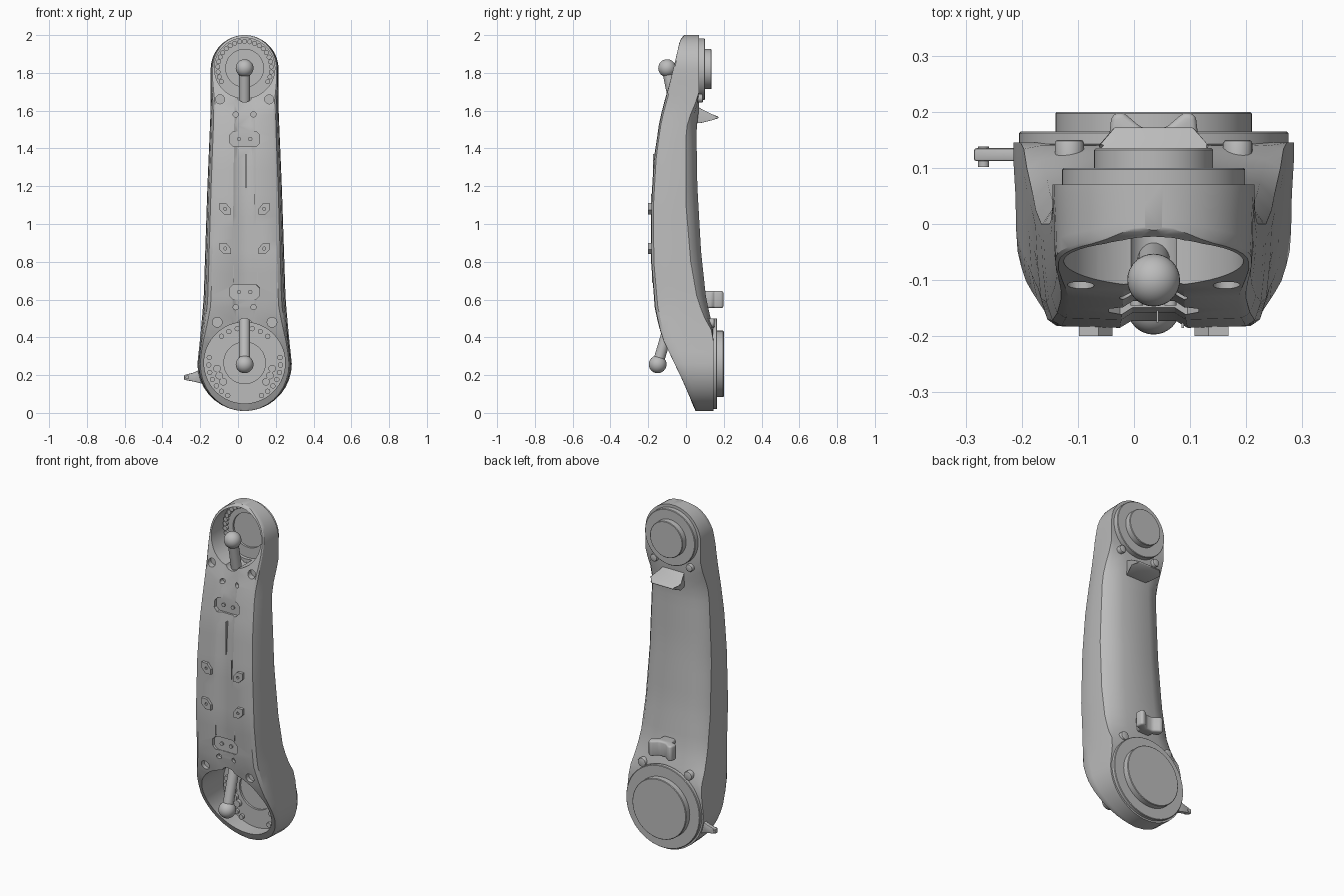
import bpy, bmesh, math
from math import sin, cos, pi, radians
from mathutils import Vector

if "Cube" in bpy.data.objects:
    bpy.data.objects.remove(bpy.data.objects["Cube"])

CX = 0.035            # centre line of the arm
LOW, HIGH = 0.26, 1.82  # heights of the two joints

grey = bpy.data.materials.new("cast grey")
grey.use_nodes = True
grey.diffuse_color = (0.5, 0.5, 0.5, 1)
grey.node_tree.nodes["Principled BSDF"].inputs["Base Color"].default_value = grey.diffuse_color


def build(name, verts, faces):
    mesh = bpy.data.meshes.new(name)
    mesh.from_pydata(verts, [], faces)
    bm = bmesh.new()
    bm.from_mesh(mesh)
    bmesh.ops.recalc_face_normals(bm, faces=bm.faces)
    bm.to_mesh(mesh)
    bm.free()
    mesh.materials.append(grey)
    ob = bpy.data.objects.new(name, mesh)
    bpy.context.collection.objects.link(ob)
    return ob


def loft(name, rings):
    n = len(rings[0])
    faces = [(i * n + j, i * n + (j + 1) % n, (i + 1) * n + (j + 1) % n, (i + 1) * n + j)
             for i in range(len(rings) - 1) for j in range(n)]
    last = (len(rings) - 1) * n
    faces += [tuple(range(n)), tuple(range(last, last + n))]
    return build(name, [p for r in rings for p in r], faces)


def plate(name, outline, y0, y1):
    """Extrude an x-z outline along y."""
    return loft(name, [[(x, y, z) for x, z in outline] for y in (y0, y1)])


def circle(x, z, r, n=48):
    return [(x + r * cos(2 * pi * i / n), z + r * sin(2 * pi * i / n)) for i in range(n)]


def disc(name, x, z, r, y0, y1, n=48):
    return plate(name, circle(x, z, r, n), y0, y1)


def activate(ob):
    bpy.ops.object.select_all(action='DESELECT')
    ob.select_set(True)
    bpy.context.view_layer.objects.active = ob


def bevel(ob, width, segments=2):
    m = ob.modifiers.new("bevel", 'BEVEL')
    m.width, m.segments = width, segments
    m.limit_method = 'ANGLE'
    activate(ob)
    bpy.ops.object.modifier_apply(modifier=m.name)


def cut(ob, cutter):
    m = ob.modifiers.new("cut", 'BOOLEAN')
    m.operation, m.object, m.solver = 'DIFFERENCE', cutter, 'EXACT'
    activate(ob)
    bpy.ops.object.modifier_apply(modifier=m.name)
    bpy.data.objects.remove(cutter)


def curve(points, z):
    for (a, p), (b, q) in zip(points, points[1:]):
        if z <= b:
            return p + (q - p) * max(0, (z - a) / (b - a))
    return points[-1][1]


# Arm body: sections lofted up the arm, rounded at both ends
front = [(0, .055), (.17, -.02), (.4, -.13), (.55, -.165), (.8, -.185), (1.1, -.185),
         (1.35, -.17), (1.55, -.14), (1.78, -.08), (1.97, -.035), (2, -.01)]
seam = [(0, .145), (.42, .145), (.5, .1), (.6, .06), (.8, .025), (1.1, 0), (1.5, 0), (1.6, .03), (1.68, .07)]
back = [(0, .145), (.45, .145), (.52, .125), (.62, .105), (.85, .08), (1.2, .06), (1.5, .055), (1.62, .07)]
width = [(LOW, .25), (.4, .235), (.6, .217), (1.2, .197), (1.6, .18), (HIGH, .18)]
housing = [(.35, 1), (.55, 0), (1.55, 0), (1.75, 1)]
arcs = [radians(a) for a in (5, 12, 20, 30, 40, 50, 60, 70, 80, 90)]
stations = [(LOW - .25 * cos(a), .25 * sin(a)) for a in arcs]
stations += [(LOW + .06 * i, curve(width, LOW + .06 * i)) for i in range(1, 26)]
stations += [(HIGH + .18 * cos(a), .18 * sin(a)) for a in reversed(arcs)]
rings = []
for z, w in stations:
    f, s, b, e = (curve(c, z) for c in (front, seam, back, housing))
    d = s - f
    half = [(.2, f + .012 * (1 - e)), (.3, f), (.82 + .12 * e, f + .003), (.9 + .07 * e, f + .07 * d),
            (.955 + .025 * e, f + .25 * d), (.985, f + .55 * d), (1, f + .85 * d), (1, s),
            (.88, s + .5 * (b - s)), (.47, b)]
    rings.append([(CX + u * w, y, z) for u, y in half] + [(CX - u * w, y, z) for u, y in reversed(half)])
body = loft("arm_body", rings)

# Open joint housings with a shallow centre pocket and a lever notch
for z, r, floor, pocket, notch in ((LOW + .005, .215, .12, .11, .455), (HIGH + .005, .16, .045, .1, 1.69)):
    cut(body, disc("cutter", CX, z, r, -.5, floor, 64))
    cut(body, disc("cutter", CX, z, pocket, -.5, floor + .012))
    cut(body, disc("cutter", CX, notch, .045, -.5, floor - .02))

# Pocketed panels and screw holes on the front
for z, flip in ((1.45, 1), (.64, -1)):
    y = curve(front, z)
    shape = [(-.08, .02), (-.06, .04), (.06, .04), (.08, .02), (.08, -.02), (.06, -.04), (-.06, -.04), (-.08, -.02)]
    cut(body, plate("cutter", [(CX + a, z + flip * c) for a, c in shape], -.5, y + .018))
    for side in (-1, 1):
        disc("panel_screw", CX + side * .03, z, .011, y + .01, y + .03, 12)
for z, x, r in ((1.58, .047, .014), (.56, .047, .014), (1.66, .13, .024), (.48, .145, .026)):
    for side in (-1, 1):
        cut(body, disc("cutter", CX + side * x, z, r, -.5, curve(front, z) + .03, 16))

# Hexagonal pads on the front
for z in (.87, 1.08):
    for side in (-1, 1):
        shape = [(-.03, .0), (-.03, -.03), (.005, -.03), (.03, -.005), (.03, .03), (-.005, .03)]
        pts = [(CX + side * (.103 + a), z + c) for a, c in shape]
        pad = plate("front_pad", pts, -.2, -.165)
        cut(pad, disc("cutter", CX + side * .103, z, .008, -.3, -.19, 12))

# Thin raised seams along the front trough
for x, z0, z1 in ((.04, 1.18, 1.37), (.085, 1.05, 1.16), (-.025, .69, .78), (.1, .69, .78)):
    y = curve(front, (z0 + z1) / 2)
    plate("front_seam", [(x, z0), (x + .004, z0), (x + .004, z1), (x, z1)], y - .001, y + .02)

# Joint flanges and hubs on the back
for label, z, parts in (("lower", LOW, ((.24, .14, .165), (.175, .16, .2))),
                        ("upper", HIGH, ((.163, .065, .1), (.106, .095, .135)))):
    for part, (r, y0, y1) in zip(("flange", "hub"), parts):
        bevel(disc(label + "_" + part, CX, z, r, y0, y1, 64), .003, 1)

# Bolts around the housing floors
for i in range(23):
    a = radians(-30 + 240 * i / 22)
    disc("upper_bolt", CX + .142 * cos(a), HIGH + .005 + .142 * sin(a), .013, .03, .05, 12)
for side in (-1, 1):
    for deg in (-62, -50, -38, -26, -14, -2, 10, 50, 64, 78):
        a = radians(deg)
        disc("lower_bolt", CX + side * .19 * cos(a), LOW + .19 * sin(a), .014, .105, .125, 12)
    for deg in (-40, -25, -10):
        a = radians(deg)
        disc("lower_stud", CX + side * .148 * cos(a), LOW + .148 * sin(a), .02, .1, .125, 16)


# Ball levers in the housings
def lever(name, ball, foot):
    a, b = Vector(ball), Vector(foot)
    bpy.ops.mesh.primitive_cylinder_add(vertices=24, radius=.029, depth=(b - a).length, location=(a + b) / 2)
    rod = bpy.context.object
    rod.rotation_euler = (b - a).to_track_quat('Z', 'Y').to_euler()
    bpy.ops.mesh.primitive_uv_sphere_add(segments=32, ring_count=16, radius=.047, location=a)
    knob = bpy.context.object
    for ob, part in ((rod, "_rod"), (knob, "_ball")):
        ob.name = name + part
        ob.data.materials.append(grey)


lever("lower_lever", (CX, -.15, .257), (CX, -.075, .51))
lever("upper_lever", (CX, -.1, 1.825), (CX, -.06, 1.63))

# Bow-shaped bracket above the lower joint
bow = [(.03, .06), (.045, .14), (.08, .15), (.075, .195), (.055, .2), (.02, .17)]
bow += [(-x, y) for x, y in reversed(bow)]
bevel(loft("lower_bow_bracket", [[(CX + x, y, z) for x, y in bow] for z in (.555, .645)]), .014, 3)

# Tapered hook below the upper joint, narrowing towards its thin lip
hook = [(.02, 1.53), (.08, 1.535), (.14, 1.55), (.172, 1.56), (.172, 1.568), (.14, 1.58), (.08, 1.61), (.02, 1.65)]
hook_x = [(.02, .05), (.08, .075), (.14, .1), (.172, .07)]
bevel(loft("upper_hook_bracket", [[(CX + s * curve(hook_x, y), y, z) for y, z in hook]
                                  for s in (-1, 1)]), .003)

# Lugs beside the flanges
for side in (-1, 1):
    bevel(disc("lower_lug", CX + side * .15, .475, .026, .08, .15, 16), .006)
    bevel(disc("upper_lug", CX + side * .115, 1.665, .022, .03, .09, 16), .006)

# Side tab with a pin
bevel(plate("side_tab", [(-.17, .15), (-.23, .165), (-.285, .175), (-.285, .2), (-.23, .215), (-.18, .24)],
            .112, .135), .004)
disc("side_tab_pin", -.268, .188, .01, .102, .138, 12)

# Smooth curved faces, keep hard edges
for ob in [o for o in bpy.context.scene.objects if o.type == 'MESH']:
    activate(ob)
    bpy.ops.object.shade_smooth_by_angle(angle=radians(32))
